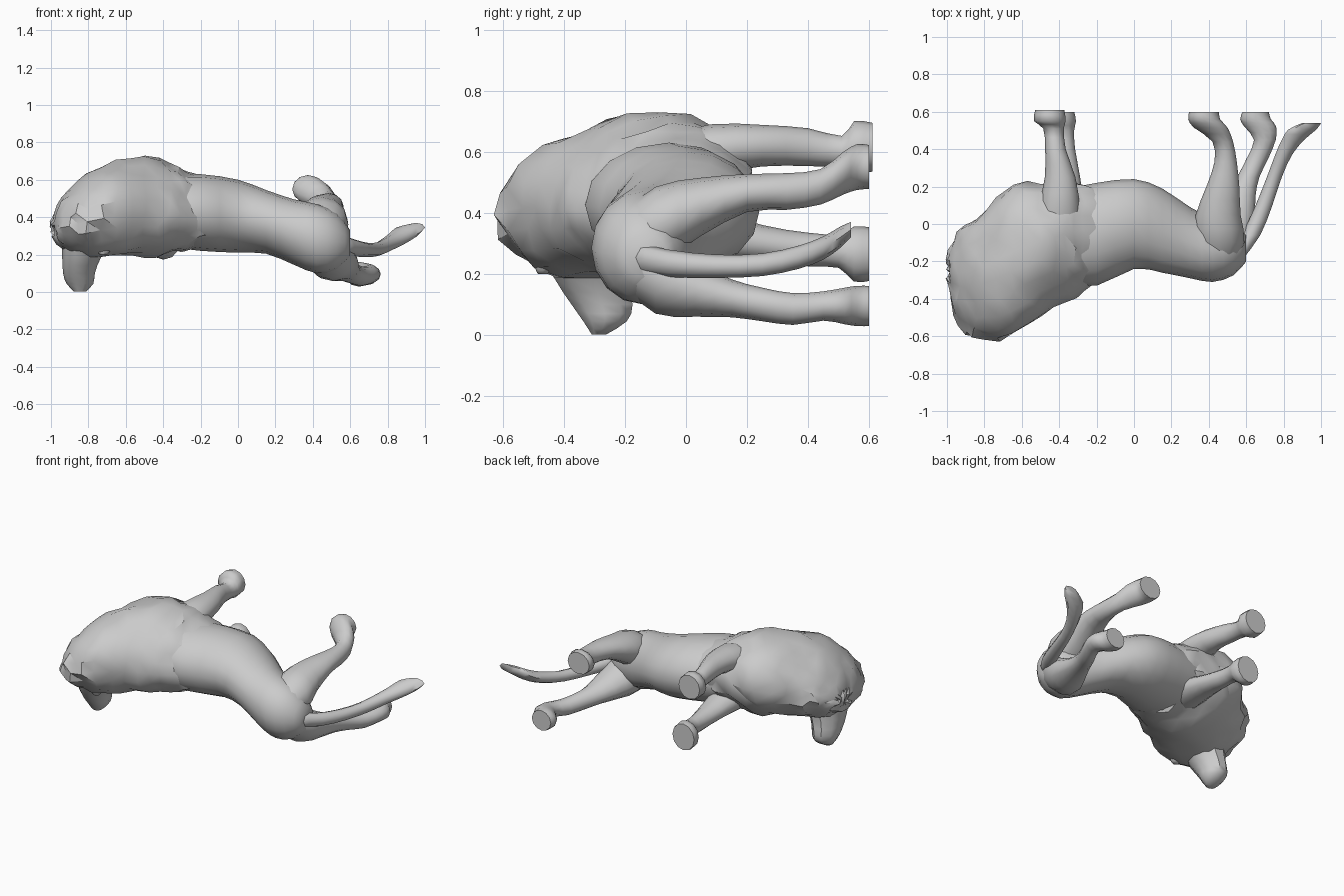
import bpy, bmesh, math, random
from mathutils import Vector

random.seed(4)


def interpolate(rings, steps):
    """Smooth curve through the key rings."""
    out = []
    for i in range(len(rings) - 1):
        p = [rings[max(i - 1, 0)], rings[i], rings[i + 1], rings[min(i + 2, len(rings) - 1)]]
        for s in range(steps):
            t = s / steps
            out.append([0.5 * (2 * b + (c - a) * t + (2 * a - 5 * b + 4 * c - d) * t * t
                               + (3 * b - a - 3 * c + d) * t ** 3) for a, b, c, d in zip(*p)])
    return out + [list(rings[-1])]


def loft(name, rings, axis, sides=12, steps=2, rough=0.0, shear=0.0, sharp=60):
    """Rings are x, y, z and two radii, lying square to the given axis."""
    bm = bmesh.new()
    u, v = [k for k in range(3) if k != axis]
    loops = []
    for x, y, z, a, b in interpolate(rings, steps):
        loop = []
        for k in range(sides):
            ang = 2 * math.pi * k / sides
            co = Vector((x, y, z))
            j = 1 + random.uniform(-rough, rough)
            co[u] += a * j * math.cos(ang)
            co[v] += b * j * math.sin(ang) + shear * a * math.cos(ang)
            co[axis] += random.uniform(-rough, rough) * 0.25
            loop.append(bm.verts.new(co))
        loops.append(loop)
    for l0, l1 in zip(loops, loops[1:]):
        for k in range(sides):
            n = (k + 1) % sides
            bm.faces.new((l0[k], l0[n], l1[n], l1[k]))
    bm.faces.new(loops[0])
    bm.faces.new(loops[-1])
    if rough:
        bmesh.ops.triangulate(bm, faces=bm.faces[:])
    bmesh.ops.recalc_face_normals(bm, faces=bm.faces[:])
    me = bpy.data.meshes.new(name)
    bm.to_mesh(me)
    bm.free()
    ob = bpy.data.objects.new(name, me)
    bpy.context.collection.objects.link(ob)
    bpy.ops.object.select_all(action='DESELECT')
    ob.select_set(True)
    bpy.context.view_layer.objects.active = ob
    bpy.ops.object.shade_smooth_by_angle(angle=math.radians(sharp))
    return ob


# Torso, from shoulders to rump
loft("torso", [
    (-.40, -.07, .435, .25, .19), (-.20, -.055, .425, .275, .205), (0, 0, .405, .24, .195),
    (.15, -.035, .375, .225, .17), (.30, -.10, .32, .19, .175), (.42, -.14, .285, .17, .185),
    (.53, -.14, .27, .135, .15), (.60, -.13, .26, .07, .07)], 0, 16)

# Shaggy mane, leaning towards the turned face
loft("mane", [
    (-.16, -.05, .42, .235, .17), (-.27, -.07, .435, .28, .21), (-.36, -.10, .445, .315, .235),
    (-.50, -.14, .455, .355, .265), (-.65, -.20, .45, .40, .255), (-.80, -.275, .41, .34, .22),
    (-.90, -.30, .38, .28, .165), (-.965, -.29, .36, .20, .10), (-.995, -.25, .35, .06, .03)],
    0, 22, 2, 0.055, 0.10, 35)

# Head turned to the side
loft("muzzle", [
    (-.79, -.33, .32, .15, .17), (-.835, -.31, .19, .105, .13), (-.85, -.275, .10, .085, .105),
    (-.845, -.265, .045, .072, .075), (-.845, -.285, .002, .032, .025)], 2, 10, 2, 0, 0, 40)

# Small ears half buried in the mane beside the face
for i, (x, y, z) in enumerate([(-.72, -.46, .23), (-.92, -.44, .29)]):
    loft(f"ear_{i + 1}", [(x, y + .03, z + .06, .05, .045), (x, y, z, .042, .035),
                          (x, y - .01, z - .03, .02, .015)], 2, 8)

# Front legs with paws
loft("front_leg_upper", [
    (-.42, -.22, .50, .08, .08), (-.41, -.08, .55, .115, .095), (-.40, .08, .605, .11, .085),
    (-.395, .25, .62, .082, .068),
    (-.42, .40, .615, .055, .062), (-.43, .51, .60, .055, .052),
    (-.45, .55, .615, .085, .085), (-.45, .61, .615, .078, .08)], 1)
loft("front_leg_lower", [
    (-.42, -.20, .40, .08, .08), (-.41, -.06, .36, .115, .10), (-.38, .08, .33, .11, .085),
    (-.37, .25, .30, .082, .06), (-.37, .40, .28, .055, .055), (-.375, .50, .275, .055, .055),
    (-.395, .55, .265, .085, .09), (-.40, .60, .265, .08, .088)], 1)

# Hind legs with thighs, hocks and paws
loft("hind_leg_upper", [
    (.45, -.24, .31, .07, .07), (.455, -.10, .36, .135, .125), (.45, .05, .42, .12, .095),
    (.475, .20, .465, .088, .062), (.49, .33, .47, .06, .06), (.475, .44, .485, .055, .058),
    (.41, .515, .53, .09, .07), (.375, .56, .55, .085, .075), (.375, .60, .55, .08, .072)], 1)
loft("hind_leg_lower", [
    (.47, -.24, .25, .07, .07), (.49, -.10, .195, .135, .125), (.53, .03, .15, .115, .09),
    (.57, .15, .12, .08, .062), (.61, .25, .10, .06, .055), (.66, .35, .085, .058, .052),
    (.70, .45, .095, .058, .048), (.675, .52, .095, .085, .06),
    (.65, .56, .095, .082, .066), (.65, .60, .095, .07, .066)], 1)

# Tail trailing behind the hind legs
loft("tail", [
    (.54, -.19, .26, .04, .05), (.625, -.06, .235, .05, .045), (.695, .10, .225, .045, .038),
    (.75, .25, .23, .04, .037), (.80, .37, .255, .045, .038), (.85, .45, .285, .06, .038),
    (.90, .505, .32, .075, .035), (.95, .54, .345, .05, .025)], 1, 8)
